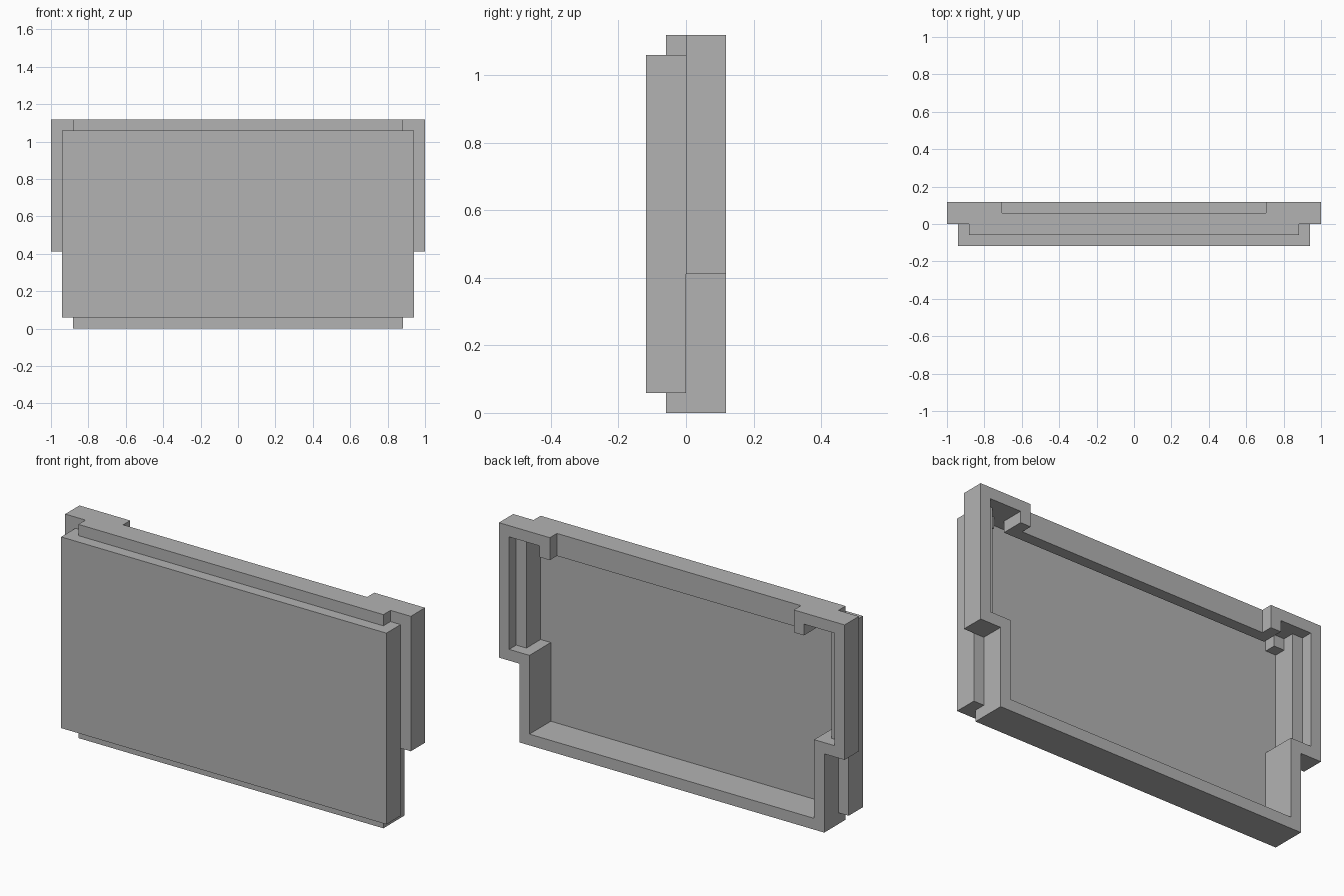
import bpy
import bmesh

cube = bpy.data.objects.get("Cube")
if cube:
    bpy.data.objects.remove(cube, do_unlink=True)

U = 2 / 34  # one module of the stepped design

grey = bpy.data.materials.new("plain_grey")
grey.use_nodes = True
colour = (0.45, 0.45, 0.45, 1)
grey.diffuse_color = colour
grey.node_tree.nodes["Principled BSDF"].inputs["Base Color"].default_value = colour


def layer(name, front, back, *half_outlines):
    """Fill mirrored half outlines (later ones are holes) and extrude them in y."""
    bm = bmesh.new()
    edges = []
    for half in half_outlines:
        loop = half + [(-x, z) for x, z in reversed(half)]
        verts = [bm.verts.new((x * U, front * U, z * U)) for x, z in loop]
        edges += [bm.edges.new((v, verts[i - 1])) for i, v in enumerate(verts)]
    bmesh.ops.triangle_fill(bm, edges=edges, use_beauty=True, use_dissolve=False)
    grown = bmesh.ops.extrude_face_region(bm, geom=bm.faces[:], use_keep_orig=True)
    moved = [g for g in grown["geom"] if isinstance(g, bmesh.types.BMVert)]
    bmesh.ops.translate(bm, verts=moved, vec=(0, (back - front) * U, 0))
    bmesh.ops.recalc_face_normals(bm, faces=bm.faces[:])
    mesh = bpy.data.meshes.new(name)
    bm.to_mesh(mesh)
    bm.free()
    mesh.materials.append(grey)
    obj = bpy.data.objects.new(name, mesh)
    bpy.context.collection.objects.link(obj)
    return obj


# Flat front plate
layer("front_panel", -2, -1, [(16, 1), (16, 18)])

# Rim behind the plate, with small blocks in the upper cavity corners
layer("panel_rim", -1, 0,
      [(15, 0), (15, 1), (16, 1), (16, 18), (15, 18), (15, 19)],
      [(14, 1), (14, 8), (15, 8), (15, 17), (14, 17), (14, 18)])

# Frame with side shoulders and a deeper top beam
shoulder = [(15, 0), (15, 7), (17, 7), (17, 19)]
layer("rear_frame", 0, 1, shoulder,
      [(14, 1), (14, 8), (15, 8), (15, 18), (13, 18), (13, 17)])

# Open-topped back lip ending in two hooked tabs
layer("back_lip", 1, 2, shoulder + [
    (12, 19), (12, 17), (13, 17), (13, 18),
    (16, 18), (16, 8), (14, 8), (14, 1)])
